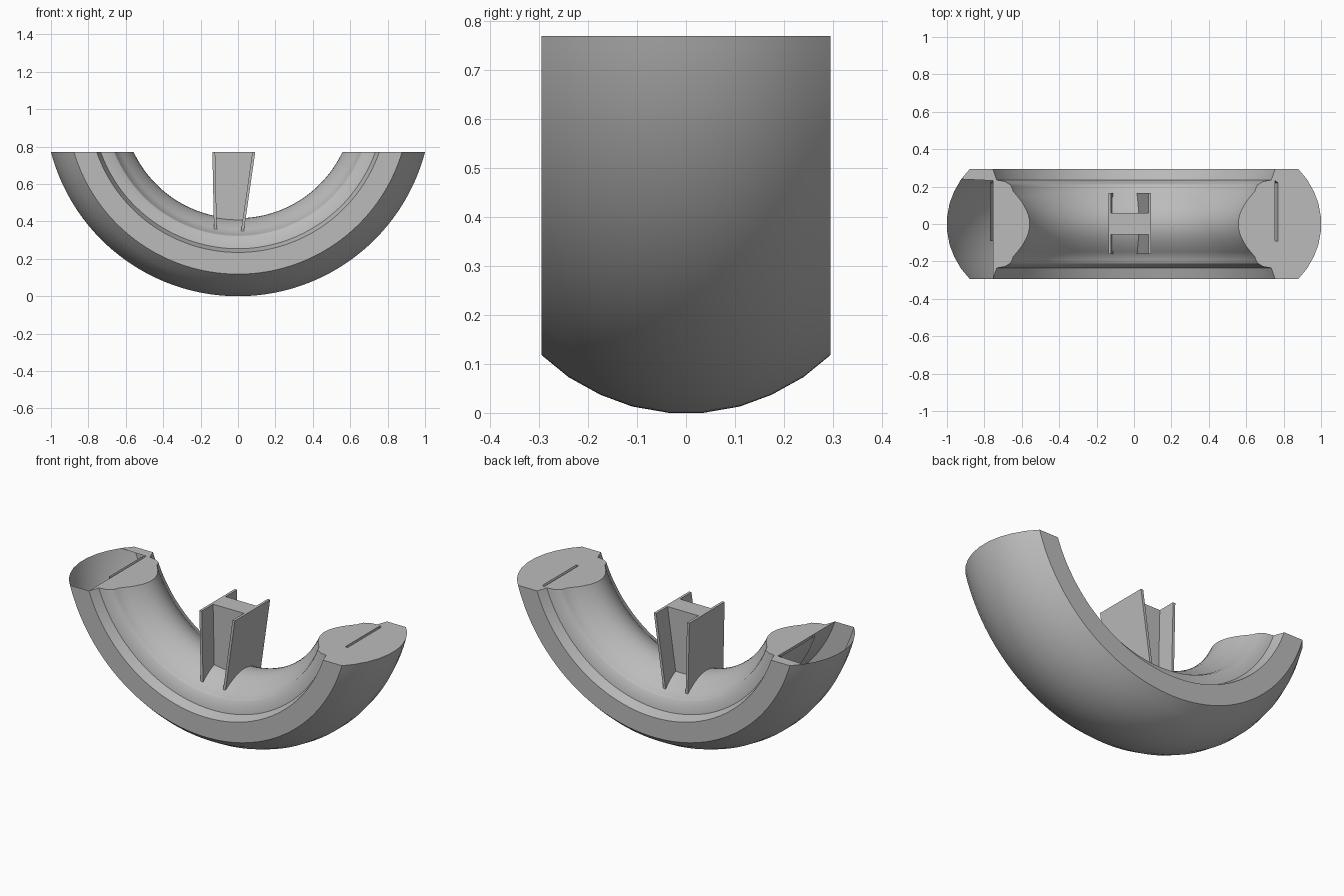
import bpy, bmesh, math

cube = bpy.data.objects.get("Cube")
if cube:
    bpy.data.objects.remove(cube, do_unlink=True)

CENTRE = 1.034   # height of the wheel axis
TOP = 0.77       # height of the flat cut
STEPS = 96

grey = bpy.data.materials.new("grey")
grey.use_nodes = True
colour = (0.5, 0.5, 0.5, 1)
grey.diffuse_color = colour
grey.node_tree.nodes["Principled BSDF"].inputs["Base Color"].default_value = colour


def finish(name, bm):
    mesh = bpy.data.meshes.new(name)
    bm.to_mesh(mesh)
    bm.free()
    ob = bpy.data.objects.new(name, mesh)
    bpy.context.collection.objects.link(ob)
    mesh.materials.append(grey)
    bpy.ops.object.select_all(action='DESELECT')
    ob.select_set(True)
    bpy.context.view_layer.objects.active = ob
    bpy.ops.object.shade_smooth_by_angle(angle=math.radians(28))
    return ob


def sweep(name, profile, open_left=False):
    """Sweep a closed (y, radius) profile round the axis, ending on the flat cut."""
    bm = bmesh.new()
    rings = []
    for i in range(STEPS + 1):
        t = 2 * i / STEPS - 1
        ring = []
        for y, r in profile:
            a = t * math.acos((CENTRE - TOP) / r)
            ring.append(bm.verts.new((r * math.sin(a), y, CENTRE - r * math.cos(a))))
        rings.append(ring)
    n = len(profile)
    for a, b in zip(rings, rings[1:]):
        for j in range(n):
            k = (j + 1) % n
            bm.faces.new((a[j], a[k], b[k], b[j]))
    left = bm.faces.new(rings[0])
    bm.faces.new(rings[-1])
    bmesh.ops.recalc_face_normals(bm, faces=bm.faces)
    if open_left:
        # Leave only a narrow strip of the end wall on the back side
        bmesh.ops.delete(bm, geom=[left], context='FACES_ONLY')
        strip = bm.faces.new([v for v in rings[0] if v.co.y > 0.22])
        strip.normal_update()
        if strip.normal.z < 0:
            strip.normal_flip()
    return finish(name, bm)


def prism(name, outline, y0, y1):
    """Extrude an (x, z) outline along y."""
    bm = bmesh.new()
    face = bm.faces.new([bm.verts.new((x, y0, z)) for x, z in outline])
    new = bmesh.ops.extrude_face_region(bm, geom=[face])["geom"]
    bmesh.ops.translate(bm, vec=(0, y1 - y0, 0),
                        verts=[v for v in new if isinstance(v, bmesh.types.BMVert)])
    bmesh.ops.recalc_face_normals(bm, faces=bm.faces)
    return finish(name, bm)


# Outer tyre with a thin slot against the rim, open at one end
half = [(0.035, 1.034), (0.11, 1.021), (0.175, 0.997), (0.24, 0.961), (0.295, 0.916)]
tread = [(-y, r) for y, r in reversed(half)] + half
inner = [(0.295, 0.8), (0.23, 0.8), (0.23, 0.815), (-0.09, 0.815), (-0.09, 0.8), (-0.295, 0.8)]
# The slot edge sits just inside the strip so the strip stays a simple quad
inner[1] = (0.232, 0.8)
inner[2] = (0.219, 0.815)
sweep("tyre", tread + inner, open_left=True)

# Rim with sloped flanges, a step and a rounded inner bulge
side = [(0.295, 0.8), (0.235, 0.78), (0.228, 0.74), (0.21, 0.712), (0.19, 0.702), (0.175, 0.698)]
bulge = [(0.15, 0.678), (0.125, 0.66), (0.1, 0.645), (0.075, 0.633), (0.05, 0.624), (0.025, 0.619)]
rim_half = side + bulge
sweep("rim", rim_half + [(0, 0.617)] + [(-y, r) for y, r in reversed(rim_half)])

# Tapered H-section spoke
prism("spoke_web", [(-0.125, TOP), (0.08, TOP), (0.028, 0.38), (-0.12, 0.38)], -0.055, 0.06)
prism("spoke_right_flange", [(-0.137, TOP), (-0.122, TOP), (-0.113, 0.34), (-0.128, 0.34)], -0.16, 0.165)
prism("spoke_left_flange", [(0.077, TOP), (0.092, TOP), (0.03, 0.34), (0.015, 0.34)], -0.16, 0.165)
